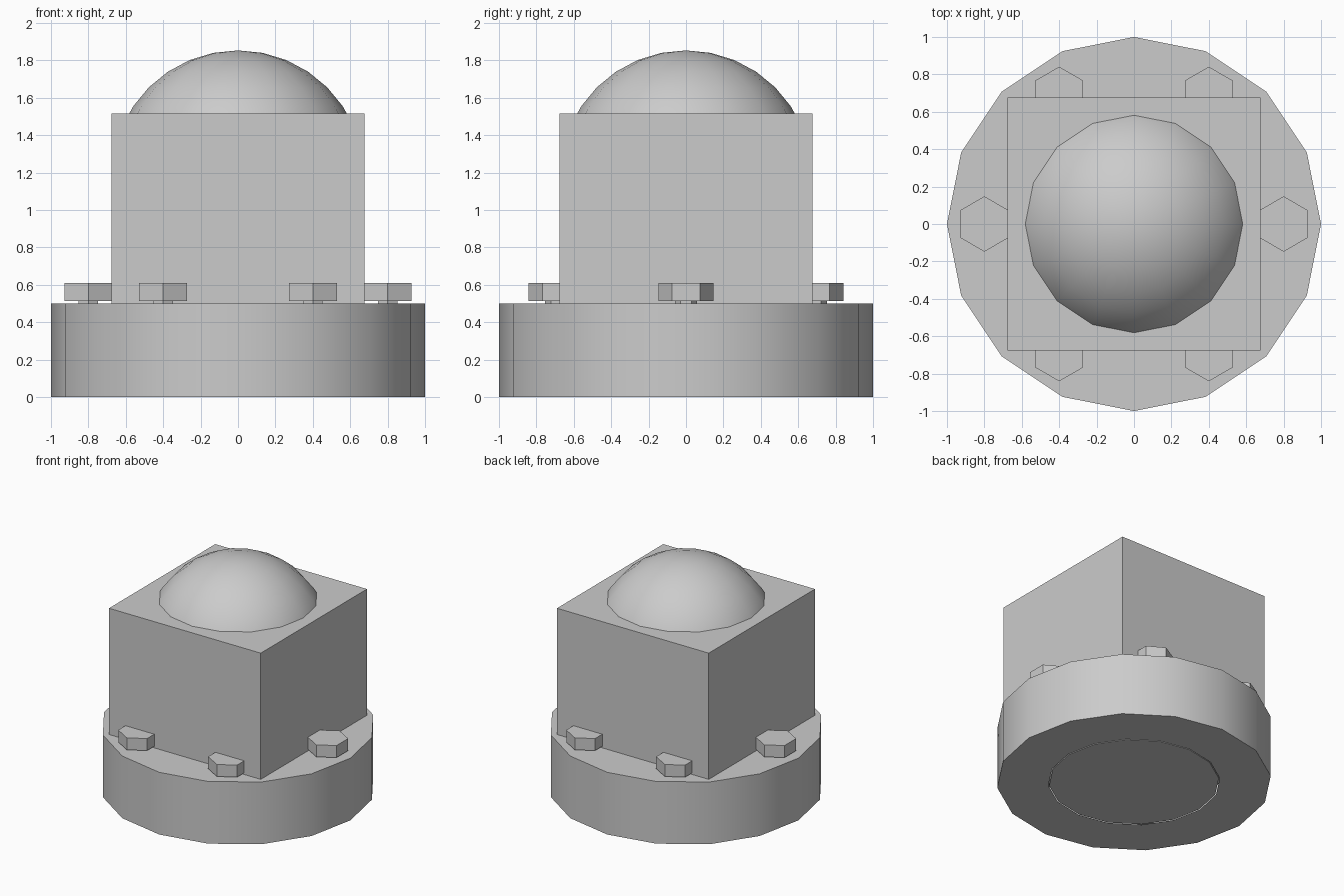
import bpy, bmesh
from math import cos, sin, radians

if "Cube" in bpy.data.objects:
    bpy.data.objects.remove(bpy.data.objects["Cube"])


def cylinder(name, sides, radius, z0, z1, x=0, y=0, smooth=False):
    bpy.ops.mesh.primitive_cylinder_add(vertices=sides, radius=radius, depth=z1 - z0,
                                        location=(x, y, (z0 + z1) / 2))
    ob = bpy.context.object
    ob.name = name
    if smooth:
        bpy.ops.object.shade_smooth_by_angle(angle=radians(30))
    return ob


# Round base, with an opening in its underside for the core
base = cylinder("base", 16, 1.0, 0, 0.5, smooth=True)
bm = bmesh.new()
bm.from_mesh(base.data)
bm.faces.ensure_lookup_table()
bottom = min(bm.faces, key=lambda f: f.calc_center_median().z)
bmesh.ops.inset_region(bm, faces=[bottom], thickness=0.38 * cos(radians(11.25)))
bmesh.ops.delete(bm, geom=[bottom], context='FACES_ONLY')
bm.to_mesh(base.data)
bm.free()

# Core filling the opening, flush with the underside
cylinder("core", 16, 0.62, 0, 0.45, smooth=True)

# Square housing
bpy.ops.mesh.primitive_cube_add(size=1, location=(0, 0, 0.84))
housing = bpy.context.object
housing.name = "housing"
housing.scale = (1.35, 1.35, 1.35)

# Ball whose top shows as the dome
bpy.ops.mesh.primitive_uv_sphere_add(segments=16, ring_count=16, radius=0.675,
                                     location=(0, 0, 1.178))
bpy.context.object.name = "dome"
bpy.ops.object.shade_smooth()

# Six hexagonal bolts around the housing
for i in range(6):
    a = radians(60 * i)
    x, y = 0.8 * cos(a), 0.8 * sin(a)
    cylinder(f"bolt_head_{i + 1}", 6, 0.148, 0.513, 0.61, x, y)
    cylinder(f"bolt_shank_{i + 1}", 6, 0.06, 0.4, 0.52, x, y)
